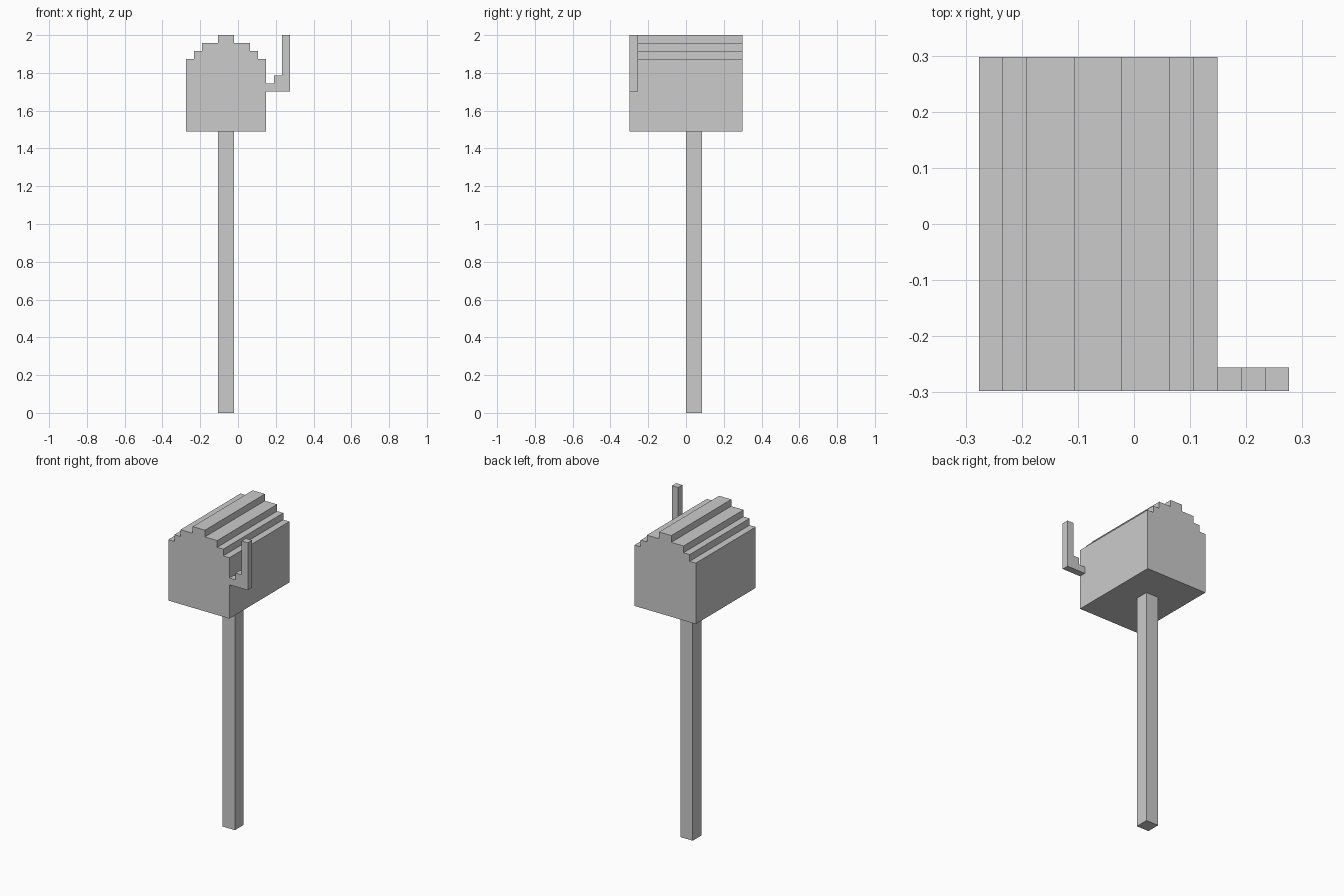
import bpy, bmesh

if "Cube" in bpy.data.objects:
    bpy.data.objects.remove(bpy.data.objects["Cube"])

U = 2 / 47  # one block unit; the model is 47 blocks tall


def extrude_profile(name, points, y0, y1):
    """Closed XZ profile (in blocks) extruded from y0 to y1."""
    bm = bmesh.new()
    face = bm.faces.new([bm.verts.new((x * U, y0 * U, z * U)) for x, z in points])
    ret = bmesh.ops.extrude_face_region(bm, geom=[face])
    verts = [v for v in ret["geom"] if isinstance(v, bmesh.types.BMVert)]
    bmesh.ops.translate(bm, verts=verts, vec=(0, (y1 - y0) * U, 0))
    bmesh.ops.recalc_face_normals(bm, faces=bm.faces)
    mesh = bpy.data.meshes.new(name)
    bm.to_mesh(mesh)
    bm.free()
    obj = bpy.data.objects.new(name, mesh)
    bpy.context.collection.objects.link(obj)
    return obj


CX = -1.5  # centre line of post and box

# Post
extrude_profile("post", [(CX - 1, 0), (CX + 1, 0), (CX + 1, 35), (CX - 1, 35)], 0, 2)

# Mailbox body with stepped roof: half profile, mirrored about the centre line
half = [(5, 35), (5, 44), (4, 44), (4, 45), (3, 45), (3, 46), (1, 46), (1, 47)]
body = [(CX + x, z) for x, z in half] + [(CX - x, z) for x, z in reversed(half)]
extrude_profile("mailbox_body", body, -7, 7)

# Raised flag with stepped arm
flag = [(3.5, 40), (6.5, 40), (6.5, 47), (5.5, 47),
        (5.5, 42), (4.5, 42), (4.5, 41), (3.5, 41)]
extrude_profile("flag", flag, -7, -6)
